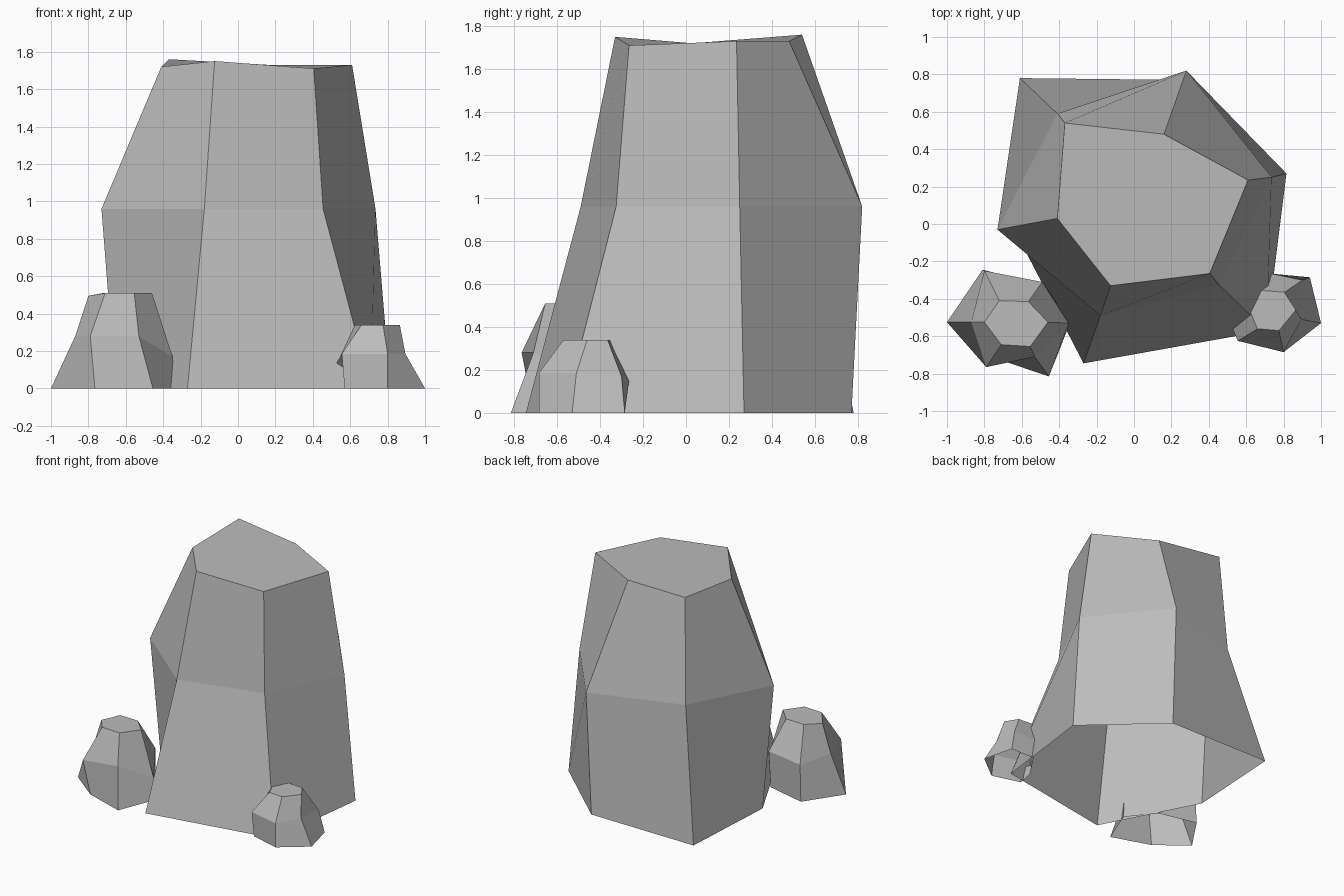
import bpy
import bmesh

# Remove the default cube
default_cube = bpy.data.objects.get("Cube")
if default_cube:
    bpy.data.objects.remove(default_cube, do_unlink=True)

# One stone colour for all rocks
stone = bpy.data.materials.new("grey_stone")
stone.use_nodes = True
grey = (0.5, 0.5, 0.5, 1.0)
stone.diffuse_color = grey
shader = next(n for n in stone.node_tree.nodes if n.type == 'BSDF_PRINCIPLED')
shader.inputs["Base Color"].default_value = grey
shader.inputs["Roughness"].default_value = 0.9


def build_rock(name, base, waist, crown, waist_height, crown_height):
    """Loft a faceted rock shell, open underneath, through three six-sided rings.

    Rings run counter-clockwise from the front. A point may carry its own
    height as a third value.
    """
    bm = bmesh.new()
    rings = []
    for points, height in ((base, 0), (waist, waist_height), (crown, crown_height)):
        ring = []
        for point in points:
            z = point[2] if len(point) == 3 else height
            ring.append(bm.verts.new((point[0], point[1], z)))
        rings.append(ring)

    # Four-sided side facets
    for lower, upper in zip(rings, rings[1:]):
        count = len(lower)
        for i in range(count):
            j = (i + 1) % count
            bm.faces.new((lower[i], lower[j], upper[j], upper[i]))

    # Crown facet
    bm.faces.new(rings[-1])
    bm.normal_update()

    mesh = bpy.data.meshes.new(name)
    bm.to_mesh(mesh)
    bm.free()
    mesh.materials.append(stone)
    rock = bpy.data.objects.new(name, mesh)
    bpy.context.scene.collection.objects.link(rock)


# Tall central boulder
build_rock(
    "main_boulder",
    base=[(-.27, -.745), (.71, -.57), (.815, .27),
          (.27, .77), (-.61, .78), (-.655, 0)],
    waist=[(-.18, -.49), (.455, -.325), (.735, .25),
           (.28, .82), (-.41, .59), (-.73, -.03)],
    crown=[(-.125, -.33, 1.75), (.405, -.265, 1.71), (.61, .235),
           (.16, .48), (-.37, .54, 1.76), (-.41, .03, 1.72)],
    waist_height=.96,
    crown_height=1.73,
)

# Medium stone on the right side
build_rock(
    "medium_stone",
    base=[(-.765, -.71), (-.455, -.815), (-.34, -.525),
          (-.5, -.32), (-.81, -.245), (-1, -.525)],
    waist=[(-.79, -.765), (-.53, -.71), (-.35, -.53, .17),
           (-.49, -.31), (-.8, -.25), (-.87, -.525)],
    crown=[(-.71, -.645), (-.555, -.655), (-.46, -.525),
           (-.565, -.415), (-.72, -.41), (-.8, -.525, .495)],
    waist_height=.28,
    crown_height=.51,
)

# Small stone on the left side
build_rock(
    "small_stone",
    base=[(.57, -.62), (.8, -.685), (1, -.53),
          (.94, -.285), (.73, -.285), (.6, -.48)],
    waist=[(.555, -.625), (.8, -.685), (.895, -.51),
           (.9, -.3, .17), (.73, -.265, .15), (.525, -.555, .13)],
    crown=[(.66, -.56), (.775, -.57), (.865, -.46),
           (.805, -.365), (.68, -.355), (.62, -.465)],
    waist_height=.185,
    crown_height=.34,
)
